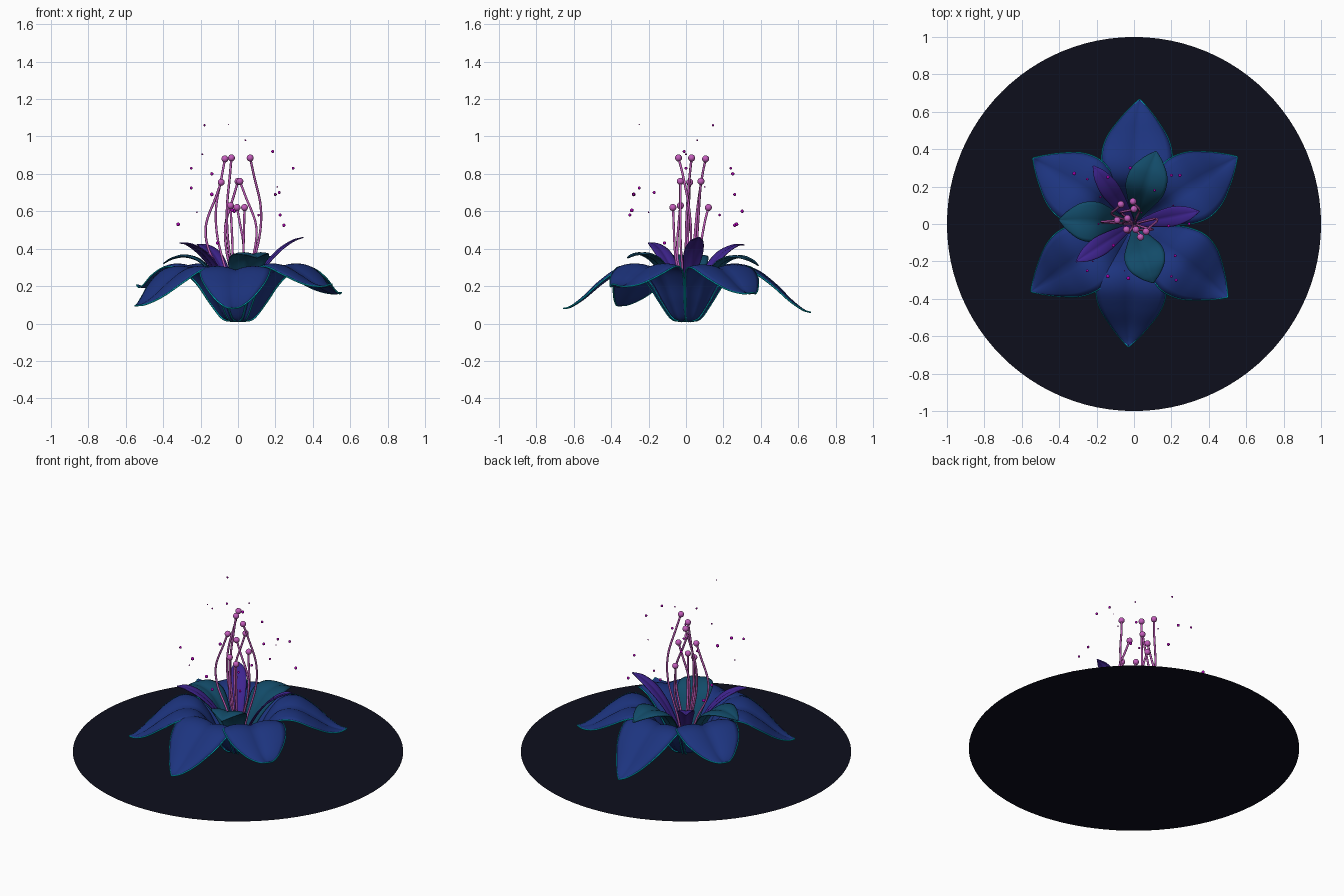
import bpy, bmesh, math
from mathutils import Vector

if "Cube" in bpy.data.objects:
    bpy.data.objects.remove(bpy.data.objects["Cube"])


def material(name, rgb):
    m = bpy.data.materials.new(name)
    m.diffuse_color = (*rgb, 1)
    m.use_nodes = True
    m.node_tree.nodes["Principled BSDF"].inputs["Base Color"].default_value = m.diffuse_color
    return m


BLUE = material("blue_petal", (0.012, 0.034, 0.21))
TEAL = material("teal_petal", (0.006, 0.07, 0.14))
VIOLET = material("violet_petal", (0.05, 0.018, 0.28))
CYAN = material("cyan_rim", (0.0, 0.5, 0.6))
PINK = material("pink_stamen", (0.55, 0.11, 0.5))
MAGENTA = material("magenta_spore", (0.4, 0.0, 0.42))
NIGHT = material("dark_base", (0.004, 0.0045, 0.012))


def finish(bm, name, mat, smooth=True):
    mesh = bpy.data.meshes.new(name)
    bm.to_mesh(mesh)
    bm.free()
    for p in mesh.polygons:
        p.use_smooth = smooth
    mesh.materials.append(mat)
    ob = bpy.data.objects.new(name, mesh)
    bpy.context.collection.objects.link(ob)
    return ob


def spline(pts, per=6):
    """Catmull-Rom interpolation through the given points."""
    p = [Vector(q) for q in pts]
    p = [2 * p[0] - p[1]] + p + [2 * p[-1] - p[-2]]
    out = []
    for i in range(1, len(p) - 2):
        a, b, c, d = p[i - 1:i + 3]
        for k in range(per):
            t = k / per
            out.append(0.5 * (2 * b + (c - a) * t + (2 * a - 5 * b + 4 * c - d) * t * t
                              + (3 * b - a - 3 * c + d) * t ** 3))
    return out + [p[-2]]


def tube(name, pts, radius, mat):
    cu = bpy.data.curves.new(name, 'CURVE')
    cu.dimensions = '3D'
    cu.bevel_depth = radius
    cu.bevel_resolution = 2
    cu.use_fill_caps = True
    s = cu.splines.new('POLY')
    s.points.add(len(pts) - 1)
    for sp, q in zip(s.points, pts):
        sp.co = (*q, 1)
    cu.materials.append(mat)
    ob = bpy.data.objects.new(name, cu)
    bpy.context.collection.objects.link(ob)
    return ob


def petal(name, profile, degrees, length, tip_z, mat, rim=False, half=6):
    """Sweep a creased cross-section along a (radius, height, half width) profile."""
    a = math.radians(degrees)
    out, side = Vector((math.cos(a), math.sin(a), 0)), Vector((-math.sin(a), math.cos(a), 0))
    r_end, z_end = profile[-1][:2]
    mid = spline(profile)
    bm = bmesh.new()
    rows = []
    for i, (r, z, w) in enumerate(mid):
        n = mid[min(i + 1, len(mid) - 1)] - mid[max(i - 1, 0)]
        slope = math.atan2(n.y, n.x)
        normal = Vector((0, 0, math.cos(slope))) - out * math.sin(slope)
        t = r / r_end
        w = max(w, 0.002)
        centre = out * r * length / r_end + Vector((0, 0, z + (tip_z - z_end) * t ** 3))
        row = []
        for k in range(-half, half + 1):
            v = k / half
            bulge = 0.4 * abs(v) - 0.36 * v * v
            row.append(bm.verts.new(centre + side * w * v + normal * w * bulge))
        rows.append(row)
    for r0, r1 in zip(rows, rows[1:]):
        for k in range(2 * half):
            bm.faces.new((r0[k], r1[k], r1[k + 1], r0[k + 1]))
    bmesh.ops.recalc_face_normals(bm, faces=bm.faces)
    edge = [r[0].co.copy() for r in rows] + [r[-1].co.copy() for r in reversed(rows)]
    ob = finish(bm, name, mat)
    sol = ob.modifiers.new("thickness", 'SOLIDIFY')
    sol.thickness = 0.006
    sol.offset = 0
    if rim:
        tube(name + "_rim", edge, 0.0042, CYAN)


# Flat round base
bm = bmesh.new()
bmesh.ops.create_circle(bm, cap_ends=True, segments=96, radius=1)
finish(bm, "base_disc", NIGHT, False)

# Six drooping outer petals
outer = [(.015, .01, .02), (.07, .025, .05), (.13, .11, .085), (.19, .21, .125),
         (.26, .275, .165), (.35, .275, .188), (.45, .21, .165), (.55, .125, .1),
         (.62, .08, .042), (.66, .07, .003)]
for i, (deg, ln, tz) in enumerate([(87.4, .665, .06), (33, .657, .165), (-38, .634, .21),
                                   (-92.6, .655, .08), (213.3, .657, .095), (147, .643, .205)]):
    petal(f"outer_petal_{i}", outer, deg, ln, tz, BLUE, rim=True)

# Three teal inner petals
inner = [(.015, .03, .015), (.07, .12, .04), (.13, .24, .075), (.2, .325, .106),
         (.28, .355, .1), (.35, .345, .055), (.4, .32, .003)]
for i, (deg, ln, tz) in enumerate([(73, .405, .31), (177, .4, .32), (-72, .33, .35)]):
    petal(f"teal_petal_{i}", inner, deg, ln, tz, TEAL)

# Three narrow violet petals
narrow = [(.015, .05, .012), (.07, .17, .026), (.14, .29, .042), (.22, .38, .052),
          (.3, .435, .036), (.36, .455, .003)]
for i, (deg, ln, tz) in enumerate([(11, .355, .46), (125, .38, .42), (213, .37, .43)]):
    petal(f"violet_petal_{i}", narrow, deg, ln, tz, VIOLET)


def ball(name, pos, radius, mat, seg=14):
    bm = bmesh.new()
    bmesh.ops.create_uvsphere(bm, u_segments=seg, v_segments=seg // 2 + 2, radius=radius)
    bmesh.ops.translate(bm, verts=bm.verts, vec=pos)
    finish(bm, name, mat)


# Stamens: (tip x, y, z) and bulge (x, y) at mid height
stamens = [(-.07, .105, .88, -.12, .05), (-.035, .03, .885, -.06, .0), (.065, -.04, .885, .125, .03),
           (-.09, .02, .755, -.175, .01), (.01, -.03, .76, .1, -.03), (.0, .08, .76, -.07, .06),
           (-.005, .12, .62, .03, .07), (.035, -.07, .62, .03, -.06), (-.04, -.03, .63, -.03, -.05)]
for i, (x, y, z, mx, my) in enumerate(stamens):
    path = [(mx * .15, my * .15, .06), (mx * .45, my * .5, .24),
            (mx * .9, my * .9, .08 + z * .42), (mx * .95 + x * .05, my * .8 + y * .2, z * .7),
            (x + (mx - x) * .35, y + (my - y) * .35, z * .89), (x, y, z)]
    tube(f"stamen_{i}", spline(path), 0.0065, PINK)
    ball(f"anther_{i}", (x, y, z), 0.019, PINK)

# Floating spores: x, y, z, radius
spores = [(-.32, .27, .53, .010), (-.25, .24, .83, .007), (-.14, .25, .8, .009), (-.02, .3, .6, .009),
          (.11, .18, .58, .007), (.295, 0, .83, .008), (.185, -.01, .92, .008), (.22, -.17, .7, .008),
          (.225, -.3, .58, .008), (.2, -.28, .69, .007), (-.03, -.29, .605, .01), (-.11, -.115, .43, .009),
          (-.14, -.28, .69, .01), (-.18, .145, 1.06, .006), (-.05, -.25, 1.065, .003),
          (.04, .06, .98, .005), (.2, .26, .69, .008), (.245, .26, .525, .009), (-.25, -.25, .725, .008),
          (-.19, 0, .905, .005), (.21, .1, .73, .004), (-.22, -.2, .595, .004)]
for i, (x, y, z, r) in enumerate(spores):
    ball(f"spore_{i}", (x, y, z), r, MAGENTA, 10)
